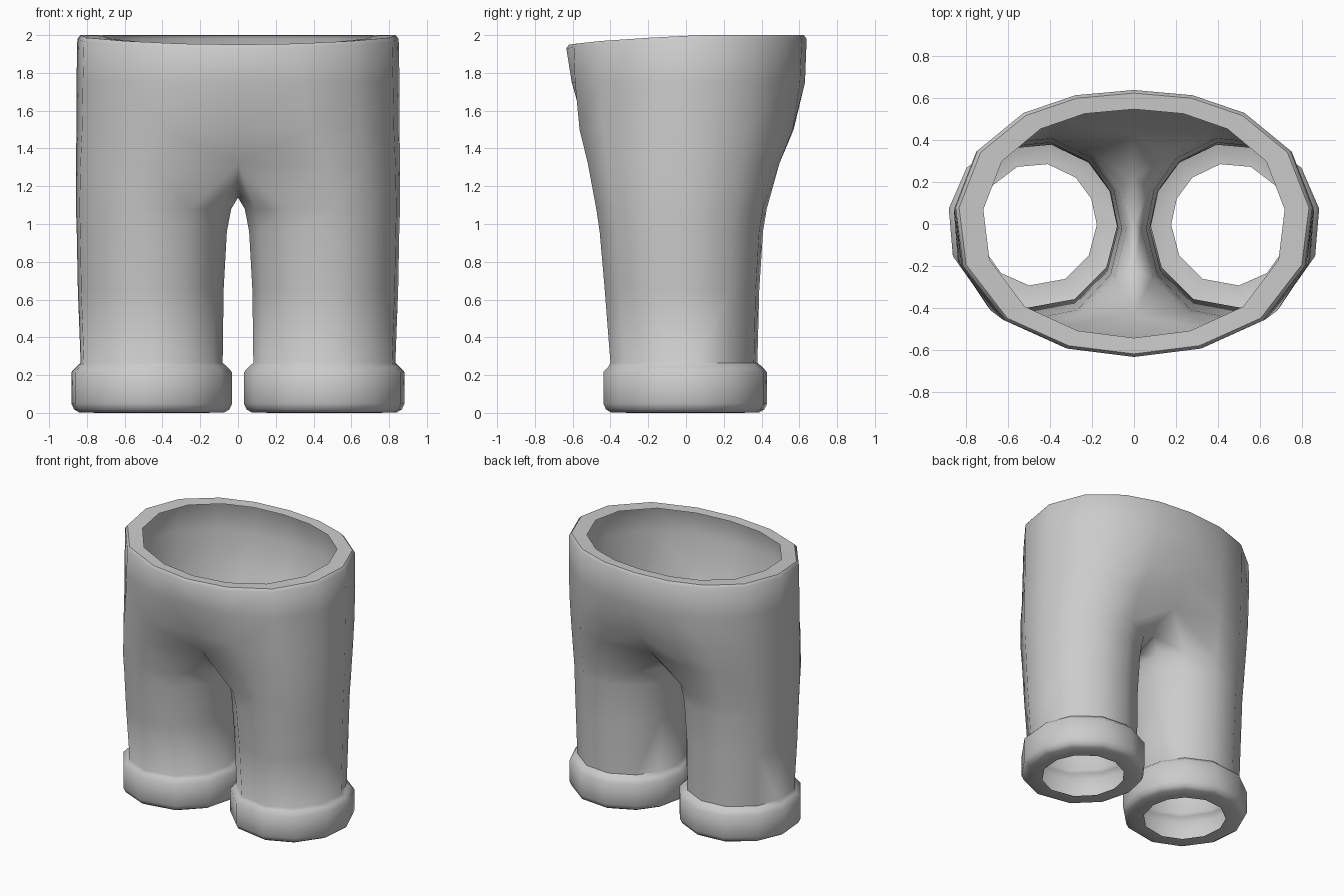
import bpy, bmesh, math

if "Cube" in bpy.data.objects:
    bpy.data.objects.remove(bpy.data.objects["Cube"])

# Half waist outline, from back centre round the side to front centre
WAIST = [(0, .64), (.28, .615), (.53, .53), (.75, .35), (.855, .08),
         (.82, -.2), (.62, -.46), (.32, -.595), (0, -.635)]
# Directions of the 12 leg corners; the first 9 line up with the waist outline
ANGLES = [130, 100, 70, 38, 10, -20, -52, -82, -118, -150, 180, 155]


def leg_ring(z, x0, x1, y0, y1, grow=0):
    """12-sided leg section filling the given x and y range."""
    cx, cy = (x0 + x1) / 2, (y0 + y1) / 2
    rx, ry = (x1 - x0) / 2 + grow, (y1 - y0) / 2 + grow
    return [(cx + rx * 1.01 * math.cos(math.radians(a)),
             cy + ry * 1.01 * math.sin(math.radians(a)), z) for a in ANGLES]


def waist_ring(sx, sy, drop):
    """Half waist loop, slightly lower at the front."""
    return [(x * sx, y * sy, 2 - drop - (.01 + .04 * (y / .635) ** 2 if y < 0 else 0))
            for x, y in WAIST]


def body_ring(z, t, back, front):
    """Half loop blending the waist outline into the leg section."""
    leg = leg_ring(z, .05, .86, -.49, .45)
    pts = [(w[0] + (l[0] - w[0]) * t, w[1] + (l[1] - w[1]) * t, z)
           for w, l in zip(WAIST, leg)]
    pts[0], pts[8] = (0, back, z), (0, front, z)
    return pts


bm = bmesh.new()


def add(points):
    return [bm.verts.new(p) for p in points]


def bridge(a, b, closed):
    n = len(a)
    for i in range(n if closed else n - 1):
        j = (i + 1) % n
        bm.faces.new((a[i], a[j], b[j], b[i]))


# Waist lip and body
halves = [add(p) for p in (
    waist_ring(.84, .855, .004), waist_ring(.975, .975, 0), waist_ring(.995, .998, .02),
    body_ring(1.75, .07, .63, -.605), body_ring(1.5, .3, .57, -.535),
    body_ring(1.32, .72, .43, -.43))]
for a, b in zip(halves, halves[1:]):
    bridge(a, b, False)

# Crotch saddle closes the top of the leg
rings = [halves[-1] + add([(0, -.22, 1.19), (0, 0, 1.14), (0, .22, 1.19)])]

# Leg sections
for s in ((1.08, .04, .86, -.475, .43), (.96, .063, .856, -.457, .41),
          (.65, .08, .85, -.43, .39), (.265, .085, .835, -.4, .38)):
    rings.append(add(leg_ring(*s)))

# Cuff with rounded edges and an inward lip
for z, grow in ((.245, .022), (.215, .05), (.05, .05), (.018, .035), (.003, .01), (0, -.095)):
    rings.append(add(leg_ring(z, .085, .835, -.388, .382, grow)))
for a, b in zip(rings, rings[1:]):
    bridge(a, b, True)

mesh = bpy.data.meshes.new("trousers")
bm.to_mesh(mesh)
bm.free()
obj = bpy.data.objects.new("trousers", mesh)
bpy.context.collection.objects.link(obj)
bpy.context.view_layer.objects.active = obj
obj.select_set(True)
bpy.ops.object.shade_smooth_by_angle(angle=math.radians(50))

# Second leg
mirror = obj.modifiers.new("mirror", 'MIRROR')
mirror.use_axis[0] = True
mirror.merge_threshold = .001
